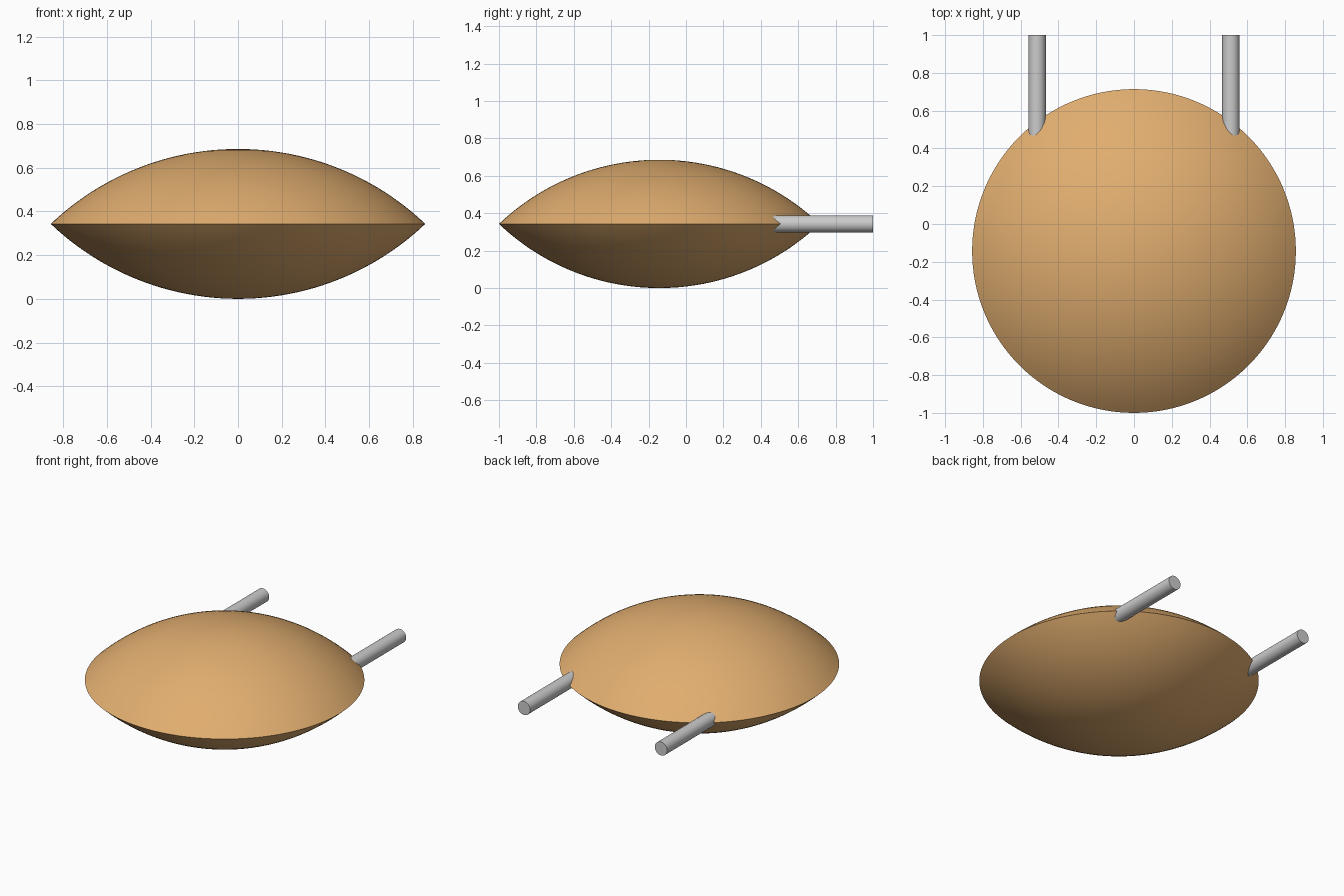
import bpy, bmesh, math
from mathutils import Matrix, Vector

if "Cube" in bpy.data.objects:
    bpy.data.objects.remove(bpy.data.objects["Cube"])

RIM, HALF_H, CY = 0.857, 0.343, -0.143     # lens radius, half height, centre y
PIN_X, PIN_R, PIN_Y0, PIN_Y1 = 0.513, 0.046, 0.40, 1.0


def finish(name, bm, material=None):
    bmesh.ops.recalc_face_normals(bm, faces=bm.faces)
    mesh = bpy.data.meshes.new(name)
    bm.to_mesh(mesh)
    bm.free()
    obj = bpy.data.objects.new(name, mesh)
    bpy.context.collection.objects.link(obj)
    if material:
        mesh.materials.append(material)
    bpy.ops.object.select_all(action='DESELECT')
    obj.select_set(True)
    bpy.context.view_layer.objects.active = obj
    bpy.ops.object.shade_smooth_by_angle(angle=math.radians(30))
    return obj


tan = bpy.data.materials.new("tan")
tan.diffuse_color = (0.75, 0.42, 0.16, 1)
tan.use_nodes = True
tan.node_tree.nodes["Principled BSDF"].inputs["Base Color"].default_value = tan.diffuse_color

# Lens body: two shallow spherical caps meeting at a sharp rim, spun about z
radius = (RIM ** 2 + HALF_H ** 2) / (2 * HALF_H)
half_angle = math.asin(RIM / radius)
steps = 24
upper = [(radius * math.sin(half_angle * i / steps),
          radius * math.cos(half_angle * i / steps) - radius + HALF_H)
         for i in range(steps + 1)]
profile = upper + [(r, -z) for r, z in reversed(upper[:-1])]

bm = bmesh.new()
verts = [bm.verts.new((r, CY, HALF_H + z)) for r, z in profile]
edges = [bm.edges.new(pair) for pair in zip(verts, verts[1:])]
bmesh.ops.spin(bm, geom=verts + edges, cent=(0, CY, 0), axis=(0, 0, 1),
               angle=math.tau, steps=128, use_merge=True)
bmesh.ops.remove_doubles(bm, verts=bm.verts, dist=1e-4)
finish("lens_body", bm, tan)

# Two round pins running back from the rim
for side, sign in (("left", -1), ("right", 1)):
    bm = bmesh.new()
    place = (Matrix.Translation(Vector((sign * PIN_X, (PIN_Y0 + PIN_Y1) / 2, HALF_H)))
             @ Matrix.Rotation(math.pi / 2, 4, 'X'))
    bmesh.ops.create_cone(bm, cap_ends=True, segments=48, radius1=PIN_R,
                          radius2=PIN_R, depth=PIN_Y1 - PIN_Y0, matrix=place)
    finish(side + "_pin", bm)
